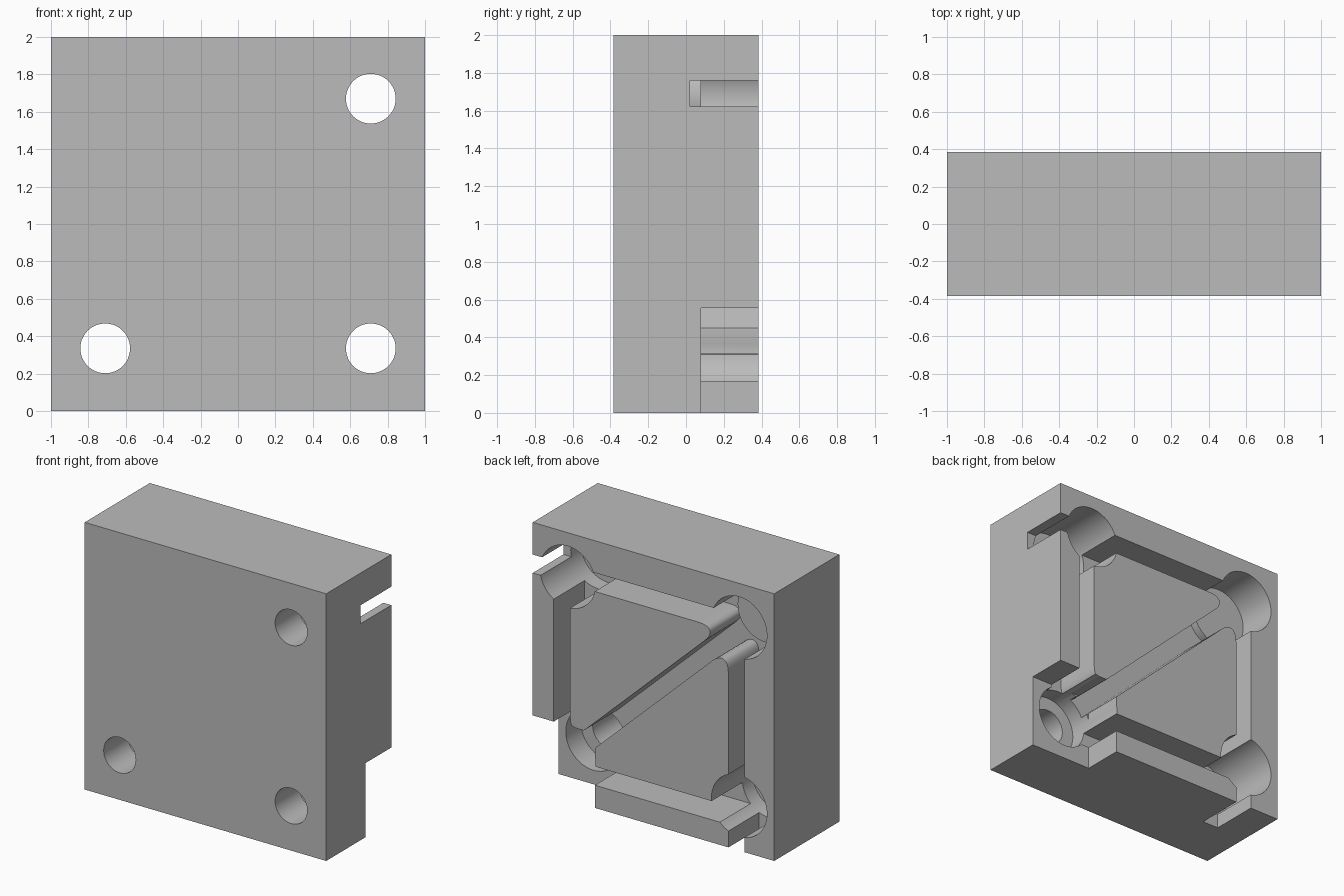
import bpy
import bmesh
import math
from mathutils import Matrix, Vector

cube = bpy.data.objects.get("Cube")
if cube:
    bpy.data.objects.remove(cube, do_unlink=True)

BACK = 0.385      # rear face of the block
OVER = 0.5        # cutters overshoot the rear face to here
SEAT = 0.08       # floor of the blind bore and corner notch
BORE_R = 0.23
HOLE_R = 0.133
CORNERS = [(0.71, 1.67), (0.71, 0.335), (-0.71, 0.335)]
BLIND = (-0.71, 1.67)


def finish(name, bm):
    bmesh.ops.recalc_face_normals(bm, faces=bm.faces[:])
    mesh = bpy.data.meshes.new(name)
    bm.to_mesh(mesh)
    bm.free()
    obj = bpy.data.objects.new(name, mesh)
    bpy.context.collection.objects.link(obj)
    return obj


def box(name, x, y, z):
    bm = bmesh.new()
    bmesh.ops.create_cube(bm, size=1)
    for v in bm.verts:
        v.co = Vector([(a + b) / 2 + c * (b - a) for (a, b), c in zip((x, y, z), v.co)])
    return finish(name, bm)


def cylinder(name, centre, radius, y0, y1):
    bm = bmesh.new()
    place = Matrix.Translation((centre[0], (y0 + y1) / 2, centre[1]))
    bmesh.ops.create_cone(bm, cap_ends=True, segments=48, radius1=radius, radius2=radius,
                          depth=y1 - y0, matrix=place @ Matrix.Rotation(math.pi / 2, 4, 'X'))
    return finish(name, bm)


def rounded_triangle(name, points):
    """Prism along y; the first point keeps its square corner."""
    bm = bmesh.new()
    face = bm.faces.new([bm.verts.new((x, -0.2, z)) for x, z in points])
    new = bmesh.ops.extrude_face_region(bm, geom=[face])["geom"]
    bmesh.ops.translate(bm, vec=(0, 0.9, 0), verts=[g for g in new if isinstance(g, bmesh.types.BMVert)])
    corner = points[0]
    sharp = []
    for e in bm.edges:
        a, b = e.verts
        along_y = abs(a.co.y - b.co.y) > 0.5
        if along_y and math.hypot(a.co.x - corner[0], a.co.z - corner[1]) > 0.1:
            sharp.append(e)
    bmesh.ops.bevel(bm, geom=sharp, offset=0.18, offset_type='OFFSET', segments=10,
                    profile=0.5, affect='EDGES')
    return finish(name, bm)


def cut(target, tool):
    mod = target.modifiers.new("cut", 'BOOLEAN')
    mod.operation = 'DIFFERENCE'
    mod.solver = 'EXACT'
    mod.object = tool
    tool.hide_render = True
    bpy.context.view_layer.objects.active = target
    bpy.ops.object.modifier_apply(modifier=mod.name)
    bpy.data.objects.remove(tool, do_unlink=True)


# Main block
block = box("bracket_block", (-1, 1), (-BACK, BACK), (0, 2))

# Channel network: a shallow panel that leaves two rounded triangular islands
channels = box("channel_cutter", (-0.755, 0.826), (0.02, OVER), (0.17, 1.76))
cut(channels, rounded_triangle("upper_island", [(0.69, 1.62), (0.69, 0.447), (-0.557, 1.62)]))
cut(channels, rounded_triangle("lower_island", [(-0.62, 0.31), (-0.62, 1.487), (0.632, 0.31)]))
cut(channels, cylinder("blind_bore_seat", BLIND, BORE_R - 0.004, -0.1, SEAT + 0.005))
cut(block, channels)

# Channel outlets through the side and the bottom
cut(block, box("side_outlet", (0.6, 1.1), (0.021, OVER), (1.621, 1.759)))
cut(block, box("bottom_outlet", (-0.754, -0.621), (0.021, OVER), (-0.1, 0.4)))

# Open corner notch
cut(block, box("corner_notch", (0.485, 1.1), (SEAT, OVER), (-0.1, 0.555)))

# Counterbored through holes and one blind bore
for centre in CORNERS:
    cut(block, cylinder("counterbore", centre, BORE_R, -0.1, OVER))
    cut(block, cylinder("bolt_hole", centre, HOLE_R, -OVER, 0.1))
cut(block, cylinder("blind_bore", BLIND, BORE_R, SEAT, OVER))

# Grey material and shading
grey = bpy.data.materials.new("plain_grey")
grey.use_nodes = True
colour = (0.5, 0.5, 0.5, 1)
grey.diffuse_color = colour
grey.node_tree.nodes["Principled BSDF"].inputs["Base Color"].default_value = colour
block.data.materials.clear()
block.data.materials.append(grey)
for poly in block.data.polygons:
    poly.material_index = 0

bpy.ops.object.select_all(action='DESELECT')
block.select_set(True)
bpy.context.view_layer.objects.active = block
bpy.ops.object.shade_smooth_by_angle(angle=math.radians(30))
